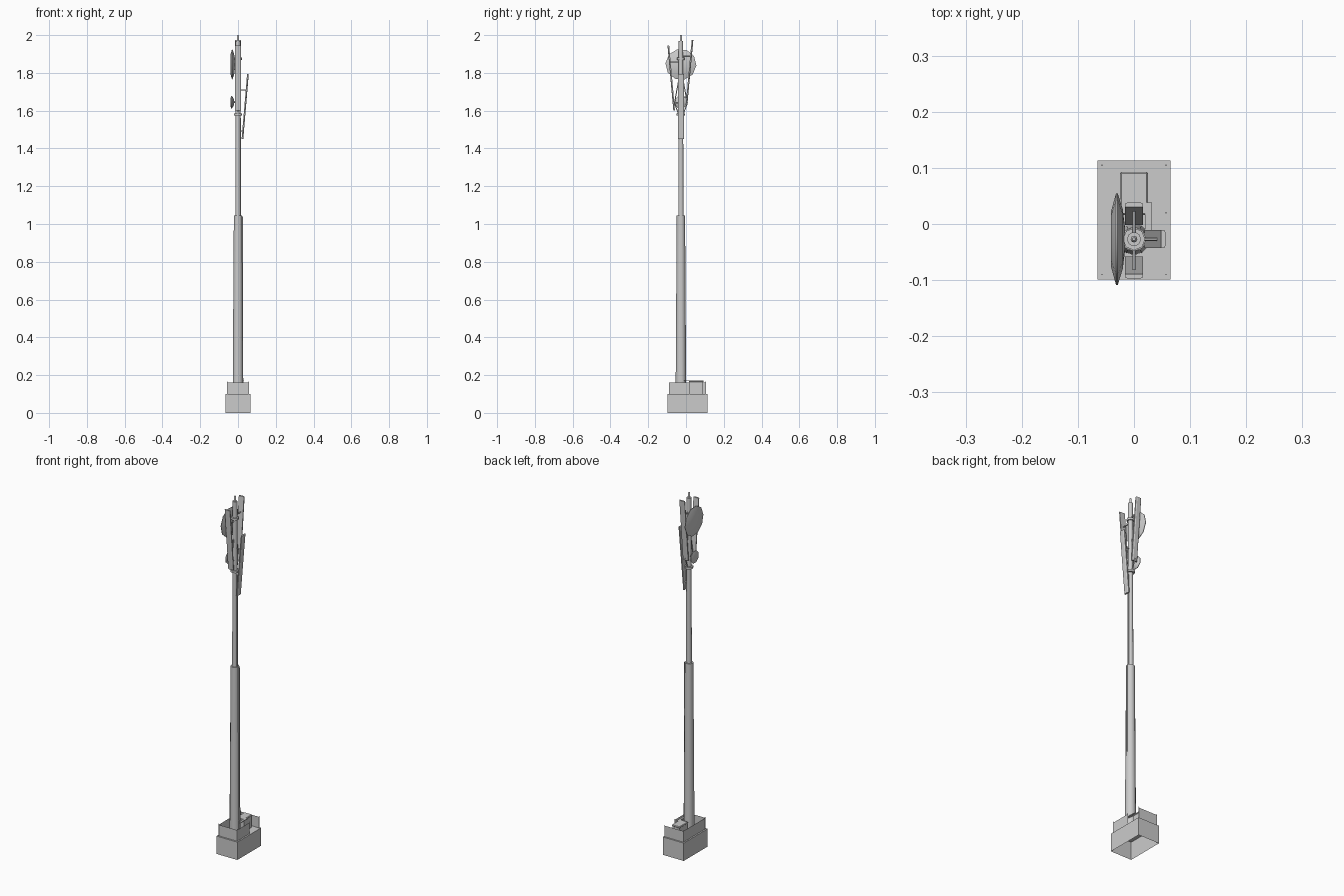
import bpy, bmesh, math
from mathutils import Vector, Matrix

if "Cube" in bpy.data.objects:
    bpy.data.objects.remove(bpy.data.objects["Cube"])

PX, PY = 0.0, -0.027   # mast axis


def finish(name, bm, smooth=False):
    bmesh.ops.recalc_face_normals(bm, faces=bm.faces)
    me = bpy.data.meshes.new(name)
    bm.to_mesh(me)
    bm.free()
    ob = bpy.data.objects.new(name, me)
    bpy.context.collection.objects.link(ob)
    if smooth:
        bpy.context.view_layer.objects.active = ob
        ob.select_set(True)
        bpy.ops.object.shade_smooth_by_angle(angle=math.radians(50))
        ob.select_set(False)
    return ob


def box(name, x0, x1, y0, y1, z0, z1, bevel=0.0):
    bm = bmesh.new()
    bmesh.ops.create_cube(bm, size=1)
    bmesh.ops.scale(bm, vec=(x1 - x0, y1 - y0, z1 - z0), verts=bm.verts)
    bmesh.ops.translate(bm, vec=((x0 + x1) / 2, (y0 + y1) / 2, (z0 + z1) / 2), verts=bm.verts)
    if bevel:
        bmesh.ops.bevel(bm, geom=bm.edges[:], offset=bevel, segments=1, affect='EDGES')
    return finish(name, bm)


def lathe(name, profile, sides, matrix):
    """Revolve (radius, height) pairs about local z; ends are capped."""
    bm = bmesh.new()
    rings = []
    for r, z in profile:
        rings.append([bm.verts.new((r * math.cos(2 * math.pi * i / sides),
                                    r * math.sin(2 * math.pi * i / sides), z))
                      for i in range(sides)])
    for a, b in zip(rings, rings[1:]):
        for i in range(sides):
            j = (i + 1) % sides
            bm.faces.new((a[i], a[j], b[j], b[i]))
    bm.faces.new(rings[0])
    bm.faces.new(rings[-1])
    bmesh.ops.transform(bm, matrix=matrix, verts=bm.verts)
    return finish(name, bm, True)


def rod(name, a, b, r, sides=6):
    a, b = Vector(a), Vector(b)
    d = b - a
    m = Matrix.Translation(a) @ d.to_track_quat('Z', 'Y').to_matrix().to_4x4()
    return lathe(name, [(r, 0), (r, d.length)], sides, m)


def panel_antenna(name, angle, r0, r1, z0, z1):
    """Tall curved-front panel leaning outwards, facing the given angle."""
    section = [(-0.005, -0.016), (0.001, -0.016), (0.004, -0.010),
               (0.004, 0.010), (0.001, 0.016), (-0.005, 0.016)]
    spin = Matrix.Translation((PX, PY, 0)) @ Matrix.Rotation(angle, 4, 'Z')
    bm = bmesh.new()
    ends = [[bm.verts.new(spin @ Vector((r + u, v, z))) for u, v in section]
            for r, z in ((r0, z0), (r1, z1))]
    for i in range(6):
        j = (i + 1) % 6
        bm.faces.new((ends[0][i], ends[0][j], ends[1][j], ends[1][i]))
    bm.faces.new(ends[0])
    bm.faces.new(ends[1])
    finish(name, bm)
    # brackets back to the mast
    for k, t in enumerate((0.12, 0.75)):
        r, z = r0 + (r1 - r0) * t, z0 + (z1 - z0) * t
        rod(name + "_bracket_%d" % k, spin @ Vector((0.01, 0, z)),
            spin @ Vector((r - 0.003, 0, z)), 0.003)


# concrete plinth, open underneath
plinth = box("plinth", -0.065, 0.065, -0.099, 0.113, 0, 0.1)
bm = bmesh.new()
bm.from_mesh(plinth.data)
bmesh.ops.delete(bm, geom=[f for f in bm.faces if f.normal.z < -0.9], context='FACES')
bm.to_mesh(plinth.data)
bm.free()
box("mast_foundation", -0.048, 0.048, -0.073, 0.021, 0.098, 0.102)

# fence panels and corner posts, with a gate opening on the right
fx, fy0, fy1, gate = 0.057, -0.090, 0.105, 0.020
corners = [(fx, gate), (fx, fy0), (-fx, fy0), (-fx, fy1), (fx, fy1)]
bm = bmesh.new()
for (ax, ay), (bx, by) in zip(corners, corners[1:]):
    bm.faces.new([bm.verts.new(p) for p in ((ax, ay, 0.1), (bx, by, 0.1),
                                            (bx, by, 0.162), (ax, ay, 0.162))])
finish("fence_panels", bm)
for i, (x, y) in enumerate(corners):
    rod("fence_post_%d" % i, (x, y, 0.1), (x, y, 0.167), 0.0015)

# equipment cabinet with overhanging roof, and cable bridge to the mast
box("cabinet", -0.022, 0.022, 0.020, 0.090, 0.1, 0.163)
box("cabinet_roof", -0.025, 0.025, 0.016, 0.093, 0.163, 0.172, 0.003)
box("cable_bridge", 0.020, 0.032, -0.034, 0.038, 0.168, 0.172)
box("bridge_leg", 0.024, 0.030, -0.034, -0.028, 0.1, 0.185)

# stepped mast
at = Matrix.Translation((PX, PY, 0))
lathe("lower_mast", [(0.028, 0.1), (0.022, 1.045)], 12, at)
lathe("upper_mast", [(0.0145, 1.04), (0.0125, 1.58), (0.0125, 1.97)], 10, at)
lathe("mast_tip", [(0.006, 1.97), (0.006, 1.995), (0.003, 2.0)], 8, at)
for i, (z, r) in enumerate(((1.58, 0.022), (1.875, 0.020))):
    lathe("mast_collar_%d" % i, [(r, z - 0.006), (r, z + 0.006)], 8, at)
box("cable_run_lower", 0.020, 0.027, PY - 0.004, PY + 0.004, 0.16, 1.04)
box("cable_run_upper", 0.012, 0.016, PY - 0.004, PY + 0.004, 1.04, 1.56)

# three panel antennas around the mast
panel_antenna("front_antenna", -math.pi / 2, 0.036, 0.067, 1.60, 1.945)
panel_antenna("back_antenna", math.pi / 2, 0.030, 0.062, 1.63, 1.975)
panel_antenna("right_antenna", 0, 0.024, 0.053, 1.45, 1.795)

# feeder cables drooping down from the mast to the antennas
for s in (-1, 1):
    rod("feeder_cable", (0, PY + s * 0.012, 1.76), (0, PY + s * 0.034, 1.64), 0.003)
    rod("feeder_tail", (0, PY + s * 0.034, 1.64), (0, PY + s * 0.012, 1.58), 0.003)

# two dish antennas facing left
for name, z, r, x in (("large_dish", 1.845, 0.082, -0.016), ("small_dish", 1.645, 0.036, -0.020)):
    k = r / 0.082
    m = (Matrix.Translation((x, PY, z)) @ Matrix.Rotation(-math.pi / 2, 4, 'Y')
         @ Matrix.Rotation(math.pi / 8, 4, 'Z'))
    lathe(name, [(r * 0.25, 0), (r * 0.65, 0.004), (r, 0.013), (r, 0.016),
                 (r * 0.6, 0.016 + 0.009 * k)], 10 if k == 1 else 8, m)
    rod(name + "_mount", (0, PY, z), (x - 0.002, PY, z), 0.006)
